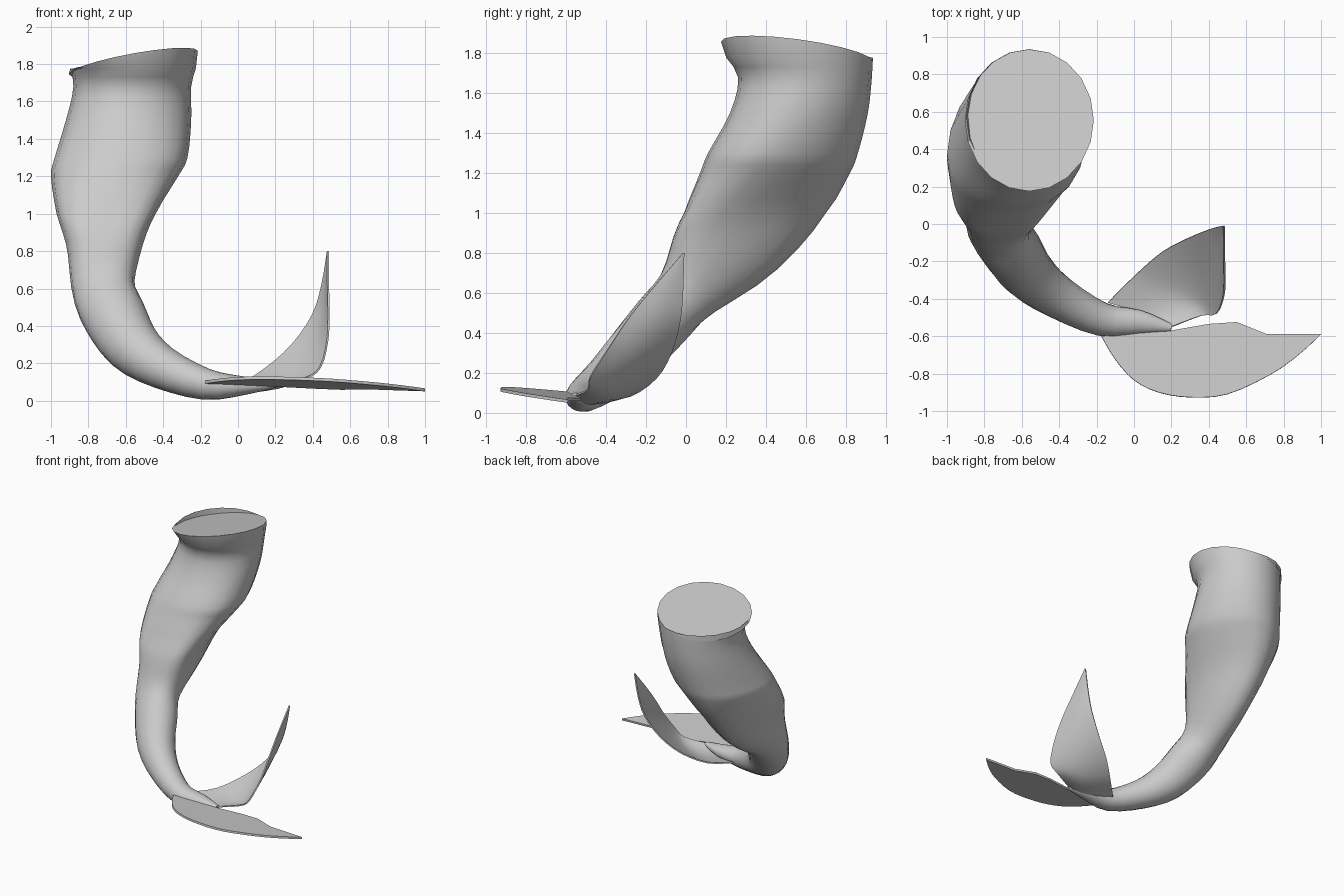
import bpy
import math
from mathutils import Vector

cube = bpy.data.objects.get("Cube")
if cube:
    bpy.data.objects.remove(cube)

SIDES = 20

grey = bpy.data.materials.new("plain_grey")
grey.use_nodes = True
colour = (0.6, 0.6, 0.6, 1)
grey.diffuse_color = colour
grey.node_tree.nodes["Principled BSDF"].inputs["Base Color"].default_value = colour


def make_object(name, verts, faces, thickness=0.0):
    mesh = bpy.data.meshes.new(name)
    mesh.from_pydata(verts, [], faces)
    mesh.materials.append(grey)
    obj = bpy.data.objects.new(name, mesh)
    bpy.context.collection.objects.link(obj)
    bpy.ops.object.select_all(action="DESELECT")
    obj.select_set(True)
    bpy.context.view_layer.objects.active = obj
    if thickness:
        solid = obj.modifiers.new("thickness", "SOLIDIFY")
        solid.thickness = thickness
        solid.offset = 0
        bpy.ops.object.modifier_apply(modifier=solid.name)
    bpy.ops.object.mode_set(mode="EDIT")
    bpy.ops.mesh.select_all(action="SELECT")
    bpy.ops.mesh.normals_make_consistent(inside=False)
    bpy.ops.object.mode_set(mode="OBJECT")
    bpy.ops.object.shade_smooth_by_angle(angle=math.radians(40))


def strip_faces(rows, columns, closed=False):
    faces = []
    for r in range(rows - 1):
        for c in range(columns if closed else columns - 1):
            d = (c + 1) % columns
            a, b = r * columns, (r + 1) * columns
            faces.append((a + c, a + d, b + d, b + c))
    return faces


def blend_value(p, q, r, s, t):
    return q + t / 2 * (r - p + t * (2 * p - 5 * q + 4 * r - s + t * (3 * (q - r) + s - p)))


def smooth_path(rows, steps=3):
    """Smooth curve through all the rows, whatever their number of values."""
    ends = [rows[0]] + rows + [rows[-1]]
    out = []
    for i in range(len(rows) - 1):
        for k in range(steps):
            out.append(tuple(blend_value(*values, k / steps)
                             for values in zip(*ends[i:i + 4])))
    return out + [rows[-1]]


# Tail body: centre of each section, side and depth radii, bluntness of front
sections = smooth_path([
    (-.56, .555, 1.808, .345, .38, 0),
    (-.565, .595, 1.68, .315, .335, 0),
    (-.585, .565, 1.5, .335, .345, .1),
    (-.625, .485, 1.3, .355, .375, .2),
    (-.66, .445, 1.2, .34, .375, .25),
    (-.705, .345, 1, .265, .355, .45),
    (-.715, .2, .8, .205, .275, .45),
    (-.72, .01, .6, .17, .165, .25),
    (-.66, -.13, .45, .17, .15, 0),
    (-.56, -.27, .29, .15, .14, 0),
    (-.4, -.395, .175, .115, .115, 0),
    (-.17, -.51, .088, .084, .09, 0),
    (.03, -.525, .08, .05, .065, 0),
    (.2, -.555, .085, .015, .02, 0),
])
centres = [Vector(s[:3]) for s in sections]
count = len(sections)
verts = []
for i, (x, y, z, side, depth, blunt) in enumerate(sections):
    tangent = centres[min(i + 1, count - 1)] - centres[max(i - 1, 0)]
    # Sections are level at the waist and square to the path lower down
    blend = min(max((1 - z) / .5, 0), 1)
    normal = Vector((0, 0, -1)).lerp(tangent.normalized(), blend).normalized()
    v = Vector((0, 1, 0))
    v = (v - normal * v.dot(normal)).normalized()
    u = v.cross(normal)
    for k in range(SIDES):
        a = math.tau * k / SIDES
        across, along = math.cos(a), math.sin(a)
        p = centres[i] + u * side * across + v * depth * (along - blunt * across ** 2)
        if i == 0:  # slanted waist rim
            p.z += .18 * (p.x - x) - .13 * (p.y - y)
        verts.append(p)
faces = strip_faces(count, SIDES, True)
faces.append(tuple(range(SIDES)))
faces.append(tuple(range((count - 1) * SIDES, count * SIDES)))
make_object("tail_body", verts, faces)

# Flat fluke lying towards the front
curved_rim = smooth_path([(-.175, -.6), (-.1, -.725), (0, -.835), (.13, -.9), (.3, -.927),
                          (.5, -.91), (.73, -.805), (.88, -.7), (1, -.59)])
inner_rim = [(.71, -.59), (.55, -.525), (.4, -.535), (.2, -.57)]
verts = [(x, y, .028 - .034 * x - .109 * y) for x, y in curved_rim + inner_rim]
make_object("front_fluke", verts, [tuple(range(len(verts)))], .016)

# Raised fluke: a cupped sheet between its two edges
back_edge = smooth_path([(-.14, -.42, .07), (0, -.28, .085), (.15, -.15, .175),
                         (.29, -.075, .3), (.4, -.03, .46), (.45, -.015, .62),
                         (.48, -.01, .8)])
front_edge = smooth_path([(.2, -.55, .09), (.36, -.49, .12), (.44, -.48, .18),
                          (.478, -.39, .32), (.485, -.29, .47), (.482, -.17, .62),
                          (.482, -.015, .8)])
STEPS = 7
verts = []
for i, (b, f) in enumerate(zip(back_edge, front_edge)):
    for s in range(STEPS):
        t = s / (STEPS - 1)
        sag = .035 * math.sin(math.pi * t) * (1 - i / (len(back_edge) - 1))
        verts.append(Vector(b).lerp(Vector(f), t) + Vector((sag, 0, -sag)))
make_object("raised_fluke", verts, strip_faces(len(back_edge), STEPS), .01)
